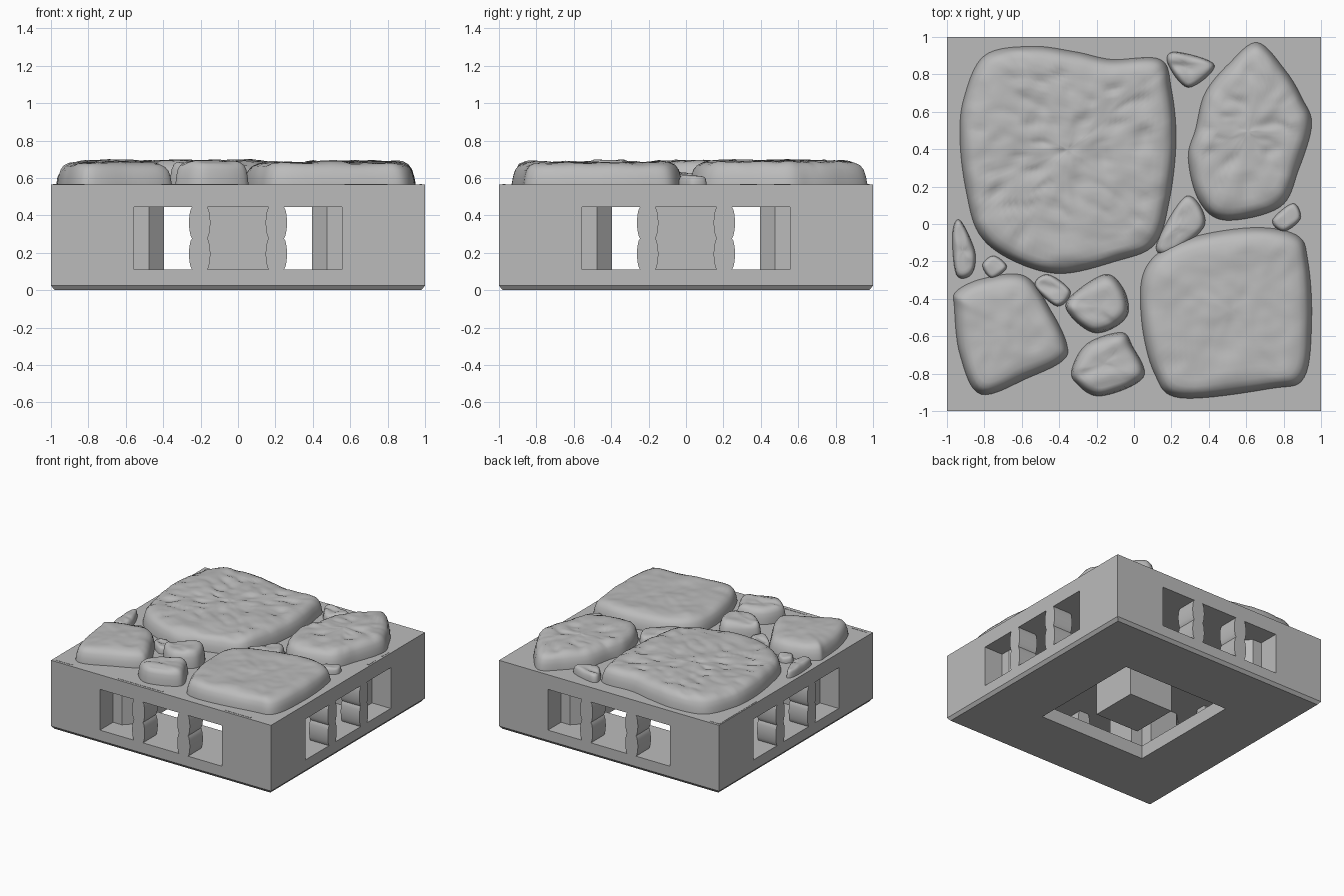
import bpy, bmesh, math
from mathutils import Vector, noise

if "Cube" in bpy.data.objects:
    bpy.data.objects.remove(bpy.data.objects["Cube"])

stone_grey = bpy.data.materials.new("stone grey")
stone_grey.use_nodes = True
GREY = (0.5, 0.5, 0.5, 1)
stone_grey.diffuse_color = GREY
stone_grey.node_tree.nodes["Principled BSDF"].inputs["Base Color"].default_value = GREY


def finish(name, bm, smooth=None):
    """Turn a bmesh into a named, coloured object."""
    bmesh.ops.recalc_face_normals(bm, faces=bm.faces)
    mesh = bpy.data.meshes.new(name)
    bm.to_mesh(mesh)
    bm.free()
    mesh.materials.append(stone_grey)
    obj = bpy.data.objects.new(name, mesh)
    bpy.context.collection.objects.link(obj)
    bpy.ops.object.select_all(action="DESELECT")
    obj.select_set(True)
    bpy.context.view_layer.objects.active = obj
    if smooth:
        bpy.ops.object.shade_smooth_by_angle(angle=math.radians(smooth))
    return obj


def loft(bm, rings, cap_top=True):
    """Skin a stack of equal-length rings and close the ends."""
    loops = [[bm.verts.new(p) for p in ring] for ring in rings]
    for low, high in zip(loops, loops[1:]):
        for i in range(len(low)):
            j = (i + 1) % len(low)
            bm.faces.new((low[i], low[j], high[j], high[i]))
    bm.faces.new(loops[0][::-1])
    if cap_top:
        bm.faces.new(loops[-1])
    return loops[-1]


def rect(x0, x1, y0, y1, z):
    return [(x0, y0, z), (x1, y0, z), (x1, y1, z), (x0, y1, z)]


def square(half, z):
    return rect(-half, half, -half, half, z)


def quarter_turn(p, k):
    for _ in range(k):
        p = (-p[1], p[0], *p[2:])
    return p


TOP, SILL, LINTEL = 0.565, 0.11, 0.445

# Base block with a chamfered foot
bm = bmesh.new()
loft(bm, [square(0.98, 0), square(1, 0.025), square(1, TOP)])
base = finish("base_block", bm)


def cut(target, rings):
    bm = bmesh.new()
    loft(bm, rings)
    cutter = finish("cutter", bm)
    cutter.hide_render = True
    mod = target.modifiers.new("cut", "BOOLEAN")
    mod.operation, mod.object, mod.solver = "DIFFERENCE", cutter, "EXACT"
    bpy.context.view_layer.objects.active = target
    bpy.ops.object.modifier_apply(modifier=mod.name)
    bpy.data.objects.remove(cutter)


# Crossing passages with wide mouths, then the square hole underneath
arm = [(0.5, 0.5), (0.395, 0.5), (0.395, 0.75), (0.475, 0.83), (0.555, 0.83), (0.555, 1.1)]
arm += [(-x, y) for x, y in arm[:0:-1]]
plan = [quarter_turn(p, k) for k in range(4) for p in arm]
cut(base, [[(x, y, z) for x, y in plan] for z in (SILL, LINTEL)])
cut(base, [square(0.49, z) for z in (-0.1, 0.2)])

# Central support
bm = bmesh.new()
loft(bm, [square(0.2, 0), square(0.2, 0.5)])
finish("central_support", bm)

# Scalloped pillars, two in each side opening
bm = bmesh.new()
STEPS = 24
for k in range(4):
    for side in (-1, 1):
        rings = []
        for i in range(STEPS + 1):
            t = i / STEPS
            w = 0.041 + 0.016 * abs(math.sin(2 * math.pi * t)) ** 0.6
            ring = rect(side * 0.205 - w, side * 0.205 + w, -1, -0.83,
                        SILL + t * (LINTEL - SILL))
            rings.append([quarter_turn(p, k) for p in ring])
        loft(bm, rings)
finish("pillars", bm, 35)

# Thin raised marks along the rim
bm = bmesh.new()
for x0, x1, y0, y1 in [(-0.99, -0.97, 0.49, 0.98), (-0.99, -0.9, 0.97, 0.98),
                       (-0.97, -0.82, -0.98, -0.97), (-0.41, 0, -0.98, -0.965),
                       (0.57, 0.8, -0.98, -0.97), (0.97, 0.985, 0.29, 0.38),
                       (0.97, 0.985, 0.47, 0.56)]:
    loft(bm, [rect(x0, x1, y0, y1, TOP - 0.01), rect(x0, x1, y0, y1, TOP + 0.002)])
finish("rim_marks", bm)


def smooth_outline(points, steps=8):
    """Closed Catmull-Rom curve through the points."""
    pts = [Vector(p) for p in points]
    out = []
    for i in range(len(pts)):
        a, b, c, d = (pts[(i + o) % len(pts)] for o in (-1, 0, 1, 2))
        for s in range(steps):
            t = s / steps
            out.append(0.5 * (2 * b + (c - a) * t + (2 * a - 5 * b + 4 * c - d) * t ** 2
                              + (3 * b - a - 3 * c + d) * t ** 3))
    return out


def stone(name, height, rough, points):
    """Rounded paving stone with an uneven top."""
    line = smooth_outline(points)
    mid = sum(line, Vector((0, 0))) / len(line)
    size = sum((p - mid).length for p in line) / len(line)
    inset = min(1, size / 0.28)

    def lift(p, z, amount):
        v = Vector((p.x, p.y, 0))
        bump = 0.012 * noise.noise(v * 5) + 0.006 * noise.noise(v * 14)
        chips = rough * max(0, noise.noise(Vector((p.x * 9, p.y * 16, 3))))
        return (p.x, p.y, z + amount * (bump - chips))

    rings = [[(p.x, p.y, TOP - 0.02) for p in line]]
    for d, h in [(0, 0), (0.008, 0.35), (0.02, 0.65), (0.04, 0.85), (0.07, 0.96), (0.11, 1)]:
        ring = [p + (mid - p).normalized() * d * inset for p in line]
        rings.append([lift(p, TOP + h * (height - TOP), h ** 3) for p in ring])
    count = max(4, int(size * 30))
    for i in range(1, count):
        rings.append([lift(p.lerp(mid, i / count), height, 1) for p in ring])
    bm = bmesh.new()
    last = loft(bm, rings, False)
    centre = bm.verts.new(lift(mid, height, 1))
    for i in range(len(last)):
        bm.faces.new((last[i - 1], last[i], centre))
    finish(name, bm, 50)


# Large paving stones
stone("large_back_stone", 0.692, 0.025, [
    (-.91, .67), (-.8, .9), (-.55, .95), (-.31, .92), (-.12, .88), (.14, .88),
    (.2, .72), (.225, .45), (.19, .13), (.11, -.11), (-.1, -.2), (-.4, -.265),
    (-.66, -.19), (-.83, -.05), (-.9, .19), (-.93, .45)])
stone("tall_back_stone", 0.69, 0.02, [
    (.66, .97), (.81, .82), (.9, .67), (.95, .53), (.88, .29), (.78, .09),
    (.49, .02), (.35, .12), (.29, .35), (.33, .51), (.38, .7), (.51, .86)])
stone("large_front_stone", 0.682, 0, [
    (.06, -.24), (.25, -.09), (.62, -.02), (.87, -.06), (.93, -.2), (.95, -.51),
    (.91, -.82), (.73, -.88), (.25, -.93), (.11, -.8), (.04, -.51)])
stone("corner_front_stone", 0.682, 0, [
    (-.95, -.36), (-.8, -.29), (-.58, -.28), (-.44, -.47), (-.36, -.64),
    (-.38, -.73), (-.56, -.82), (-.82, -.91), (-.93, -.7), (-.96, -.45)])

# Small paving stones
stone("small_inner_stone", 0.69, 0.02, [
    (-.35, -.4), (-.16, -.27), (-.06, -.34), (-.03, -.47), (-.1, -.55),
    (-.22, -.58), (-.34, -.49)])
stone("small_front_stone", 0.69, 0.02, [
    (-.33, -.77), (-.25, -.64), (-.07, -.58), (-.01, -.65), (.05, -.82),
    (-.18, -.92), (-.31, -.85)])

# Pebbles in the gaps
stone("middle_pebble", 0.63, 0.02, [(.28, .15), (.38, 0), (.2, -.16), (.12, -.11)])
stone("back_pebble", 0.63, 0.02, [(.18, .86), (.22, .92), (.43, .85), (.29, .73)])
stone("left_pebble", 0.615, 0, [(.74, .02), (.85, .11), (.89, .03), (.8, -.04)])
stone("edge_pebble", 0.625, 0.02, [
    (-.97, -.05), (-.93, .02), (-.85, -.15), (-.87, -.27), (-.95, -.27)])
stone("round_pebble", 0.61, 0, [(-.81, -.22), (-.75, -.17), (-.68, -.23), (-.76, -.29)])
stone("inner_pebble", 0.62, 0.02, [(-.53, -.33), (-.46, -.27), (-.34, -.36), (-.41, -.44)])
